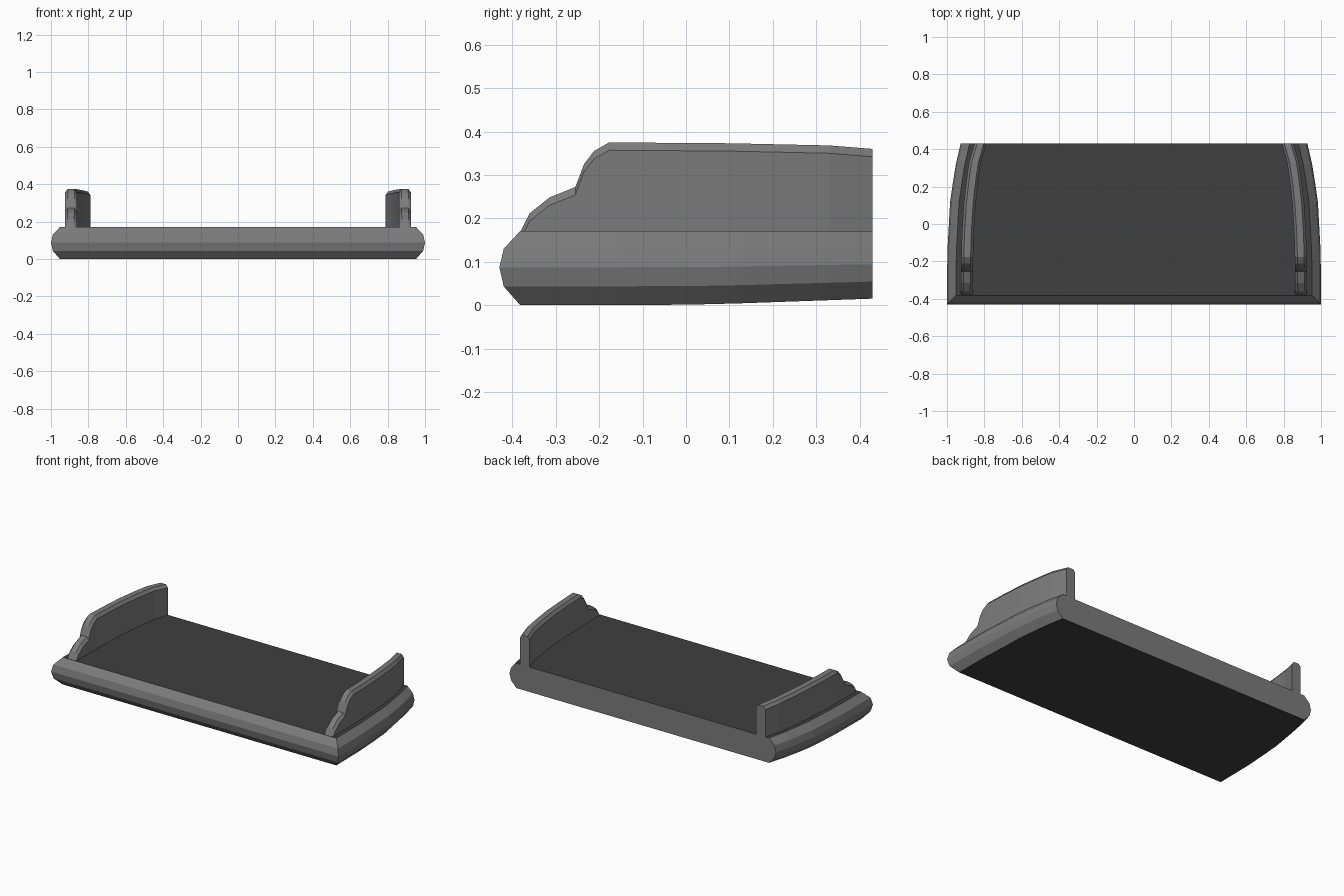
import bpy, bmesh

if "Cube" in bpy.data.objects:
    bpy.data.objects.remove(bpy.data.objects["Cube"])

def material(name, v):
    m = bpy.data.materials.new(name)
    m.diffuse_color = (v, v, v, 1)
    m.use_nodes = True
    m.node_tree.nodes["Principled BSDF"].inputs["Base Color"].default_value = m.diffuse_color
    return m

grey = material("mid grey", 0.20)
dark = material("dark grey", 0.05)

def lerp(table, y):
    for (a, va), (b, vb) in zip(table, table[1:]):
        if y <= b:
            return va + (vb - va) * max(0, (y - a) / (b - a))
    return table[-1][1]

def finish(name, bm):
    bmesh.ops.recalc_face_normals(bm, faces=bm.faces)
    me = bpy.data.meshes.new(name)
    bm.to_mesh(me)
    bm.free()
    ob = bpy.data.objects.new(name, me)
    bpy.context.collection.objects.link(ob)
    me.materials.append(grey)
    me.materials.append(dark)
    return ob

def loft(rings):
    bm = bmesh.new()
    vs = [[bm.verts.new(p) for p in r] for r in rings]
    n = len(vs[0])
    for a, b in zip(vs, vs[1:]):
        for i in range(n):
            j = (i + 1) % n
            bm.faces.new((a[i], a[j], b[j], b[i]))
    return bm, vs

# base slab: bevelled rim profile (inset, height), mitred front corners
rim = [(.048, 0), (.01, .043), (0, .087), (.01, .13), (.048, .171)]
half_width = [(-.43, 1), (-.15, .998), (.12, .983), (.3, .957), (.43, .927)]
rise = [(-.43, 0), (0, .001), (.12, .004), (.43, .015)]
rings = []
for k, y in enumerate([-.43, -.15, 0, .12, .22, .32, .43]):
    right = []
    for o, z in rim:
        z += lerp(rise, y) * (1 - z / .171)
        right.append((lerp(half_width, y) - o, y + (o if k == 0 else 0), z))
    rings.append(right + [(-x, yy, z) for x, yy, z in reversed(right)])
bm, vs = loft(rings)
f = vs[0]
for i in range(4):
    bm.faces.new((f[i], f[i + 1], f[8 - i], f[9 - i]))
bm.faces.new(vs[-1])
bm.normal_update()
for face in bm.faces:  # floor and underside are dark
    if abs(face.normal.z) > .95:
        face.material_index = 1
finish("base_slab", bm)

# side walls: stepped front, curving inwards at the back
height = [(-.38, .172), (-.36, .212), (-.315, .248), (-.255, .272), (-.235, .325),
          (-.212, .355), (-.177, .375), (.1, .373), (.33, .368), (.43, .36)]
outer = [(-.38, .926), (-.1, .923), (.12, .91), (.32, .885), (.43, .853)]
stations = sorted([y for y, h in height] + [-.05, .2, .26])
for side, label in ((1, "right"), (-1, "left")):
    rings = []
    for y in stations:
        xo, h = lerp(outer, y), lerp(height, y)
        xi = xo - .064
        sec = [(xo, .14), (xo, h - .018), (xo - .014, h),
               (xi + .014, h), (xi, h - .018), (xi, .14)]
        rings.append([(side * x, y, z) for x, z in sec])
    bm, vs = loft(rings)
    bm.faces.new(vs[0])
    bm.faces.new(vs[-1])
    finish(label + "_wall", bm)
